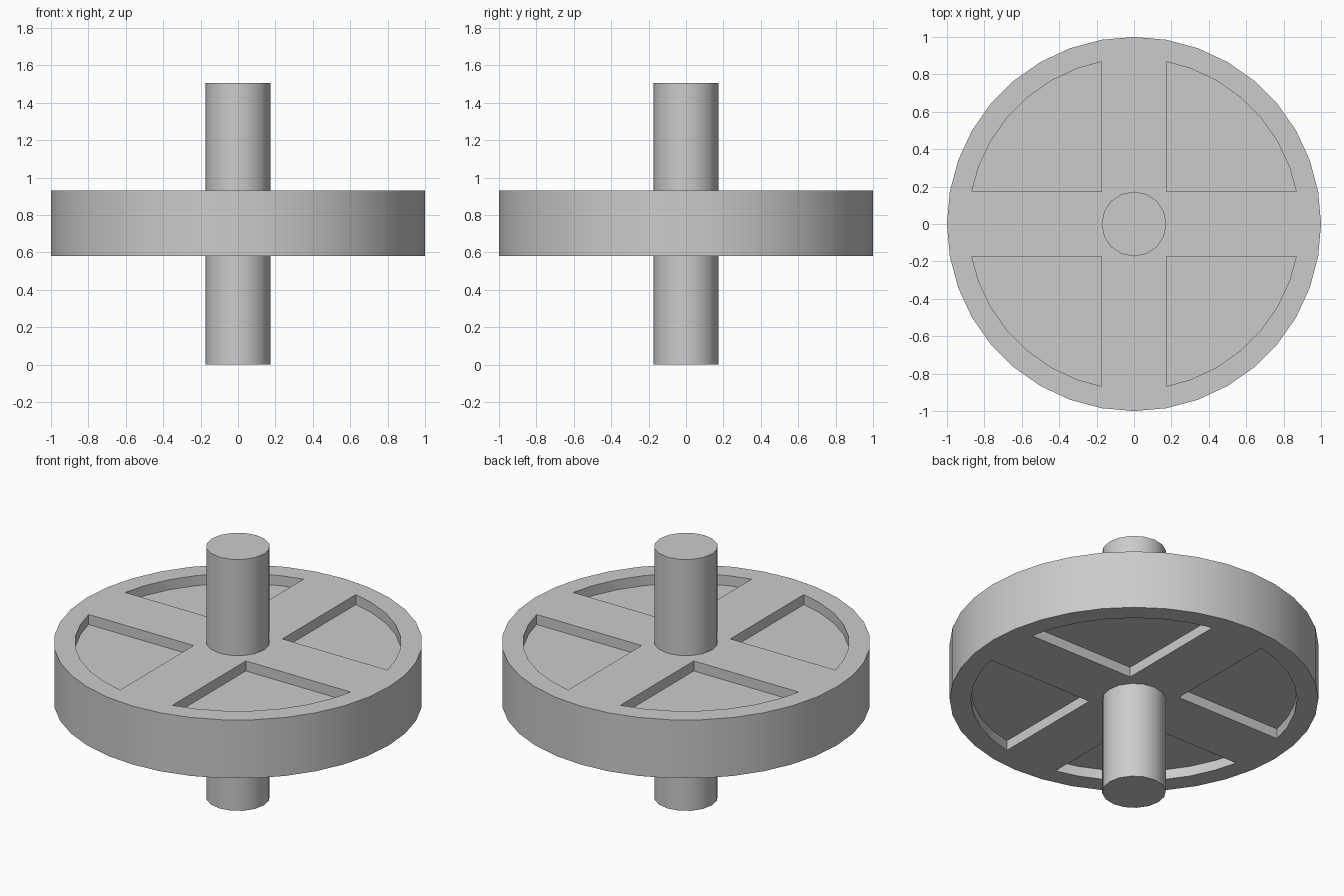
import bpy, bmesh
from math import radians, degrees, asin, cos, sin, pi

cube = bpy.data.objects.get("Cube")
if cube:
    bpy.data.objects.remove(cube, do_unlink=True)

HEIGHT = 1.505
SHAFT_R = 0.173
RIM_BOTTOM, RIM_TOP = 0.58, 0.93
POCKET_R, POCKET_DEPTH = 0.885, 0.06

grey = bpy.data.materials.new("plain_grey")
grey.use_nodes = True
grey.diffuse_color = (0.6, 0.6, 0.6, 1)
grey.node_tree.nodes["Principled BSDF"].inputs["Base Color"].default_value = (0.6, 0.6, 0.6, 1)


def prism(name, profile, z0, z1):
    """Extrude a flat outline from z0 up to z1."""
    bm = bmesh.new()
    base = bm.faces.new([bm.verts.new((x, y, z0)) for x, y in profile])
    ext = bmesh.ops.extrude_face_region(bm, geom=[base])
    moved = [v for v in ext["geom"] if isinstance(v, bmesh.types.BMVert)]
    bmesh.ops.translate(bm, verts=moved, vec=(0, 0, z1 - z0))
    bmesh.ops.recalc_face_normals(bm, faces=bm.faces)
    mesh = bpy.data.meshes.new(name)
    bm.to_mesh(mesh)
    bm.free()
    mesh.materials.append(grey)
    obj = bpy.data.objects.new(name, mesh)
    bpy.context.collection.objects.link(obj)
    return obj


def circle(radius, sides):
    return [(radius * cos(2 * pi * i / sides), radius * sin(2 * pi * i / sides))
            for i in range(sides)]


def activate(obj):
    bpy.ops.object.select_all(action="DESELECT")
    obj.select_set(True)
    bpy.context.view_layer.objects.active = obj


# Quarter pocket outline: inner corner plus an arc
start = degrees(asin(SHAFT_R / POCKET_R))
angles = [start] + list(range(20, 80, 10)) + [90 - start]
quarter = [(SHAFT_R, SHAFT_R)]
quarter += [(POCKET_R * cos(radians(a)), POCKET_R * sin(radians(a))) for a in angles]

# Wheel disc with four shallow pockets sunk into each side
wheel = prism("wheel", circle(1, 36), RIM_BOTTOM, RIM_TOP)
activate(wheel)
for z0, z1 in ((RIM_TOP - POCKET_DEPTH, RIM_TOP + 0.1),
               (RIM_BOTTOM - 0.1, RIM_BOTTOM + POCKET_DEPTH)):
    for turn in range(4):
        c, s = cos(turn * pi / 2), sin(turn * pi / 2)
        outline = [(x * c - y * s, x * s + y * c) for x, y in quarter]
        cutter = prism("pocket_cutter", outline, z0, z1)
        cutter.hide_render = True
        mod = wheel.modifiers.new("pocket", "BOOLEAN")
        mod.operation = "DIFFERENCE"
        mod.solver = "EXACT"
        mod.object = cutter
        bpy.ops.object.modifier_apply(modifier=mod.name)
        bpy.data.objects.remove(cutter, do_unlink=True)

# Shaft through the middle
shaft = prism("shaft", circle(SHAFT_R, 16), 0, HEIGHT)

for obj in (wheel, shaft):
    activate(obj)
    bpy.ops.object.shade_smooth_by_angle(angle=radians(30))
